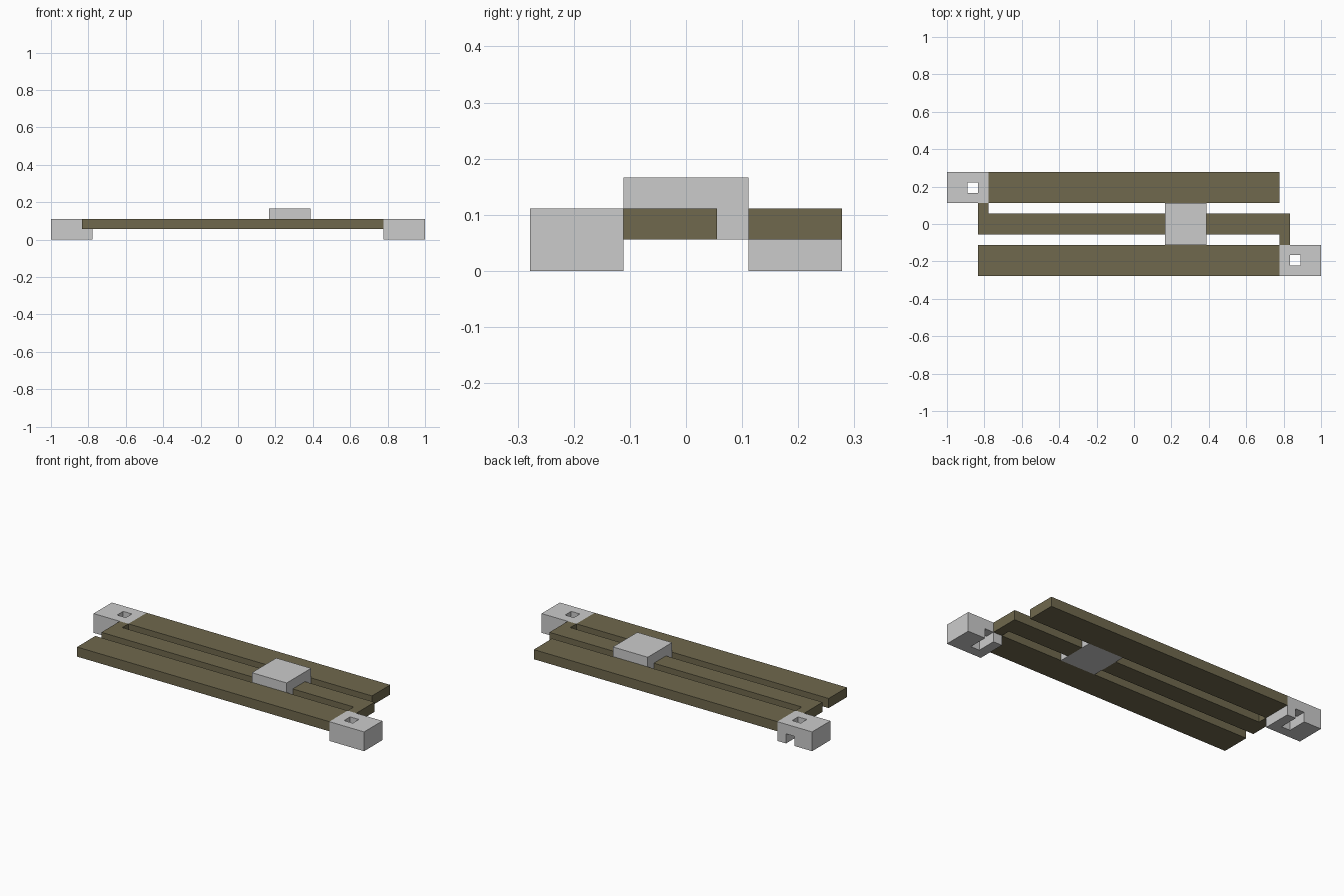
import bpy
import bmesh
from mathutils import Vector

if "Cube" in bpy.data.objects:
    bpy.data.objects.remove(bpy.data.objects["Cube"])

U = 1 / 18  # one block of the design grid

brown = bpy.data.materials.new("brown")
brown.diffuse_color = (0.16, 0.14, 0.075, 1)
brown.use_nodes = True
brown.node_tree.nodes["Principled BSDF"].inputs["Base Color"].default_value = brown.diffuse_color


def prism(name, points, sweep, mat=None):
    """Extrude a closed 3D outline along the sweep vector (grid units)."""
    bm = bmesh.new()
    face = bm.faces.new([bm.verts.new(Vector(p) * U) for p in points])
    ext = bmesh.ops.extrude_face_region(bm, geom=[face], use_keep_orig=True)
    verts = [g for g in ext["geom"] if isinstance(g, bmesh.types.BMVert)]
    bmesh.ops.translate(bm, vec=Vector(sweep) * U, verts=verts)
    bmesh.ops.recalc_face_normals(bm, faces=bm.faces)
    mesh = bpy.data.meshes.new(name)
    bm.to_mesh(mesh)
    bm.free()
    obj = bpy.data.objects.new(name, mesh)
    bpy.context.collection.objects.link(obj)
    if mat:
        mesh.materials.append(mat)
    return obj


def box(name, x0, x1, y0, y1, z0, z1, mat=None):
    pts = [(x0, y0, z0), (x1, y0, z0), (x1, y1, z0), (x0, y1, z0)]
    return prism(name, pts, (0, 0, z1 - z0), mat)


# Outer rails
box("front_rail", -15, 14, -5, -2, 1, 2, brown)
box("back_rail", -14, 14, 2, 5, 1, 2, brown)

# Middle rail, hooked to the end blocks and split by the slider
left = [(-15, -1), (3, -1), (3, 1), (-14, 1), (-14, 2), (-15, 2)]
right = [(7, -1), (14, -1), (14, -2), (15, -2), (15, 1), (7, 1)]
for name, pts in (("middle_rail_left", left), ("middle_rail_right", right)):
    prism(name, [(x, y, 1) for x, y in pts], (0, 0, 1), brown)

# Slider filling the slots around the middle rail
box("slider", 3, 7, -2, 2, 1, 3)

# End blocks: vertical hole joined to a bottom notch that opens to the back
for name, x, y, hole_x in (("left_end_block", -18, 2, -16),
                           ("right_end_block", 14, -5, 15)):
    block = box(name, x, x + 4, y, y + 3, 0, 2)
    channel = [(1, -1), (4, -1), (4, 1), (2, 1), (2, 3), (1, 3)]
    cutter = prism(name + "_cutter",
                   [(hole_x, y + dy, z) for dy, z in channel], (1, 0, 0))
    cutter.hide_render = True
    cutter.hide_viewport = True
    cut = block.modifiers.new("channel", 'BOOLEAN')
    cut.operation = 'DIFFERENCE'
    cut.solver = 'EXACT'
    cut.object = cutter
